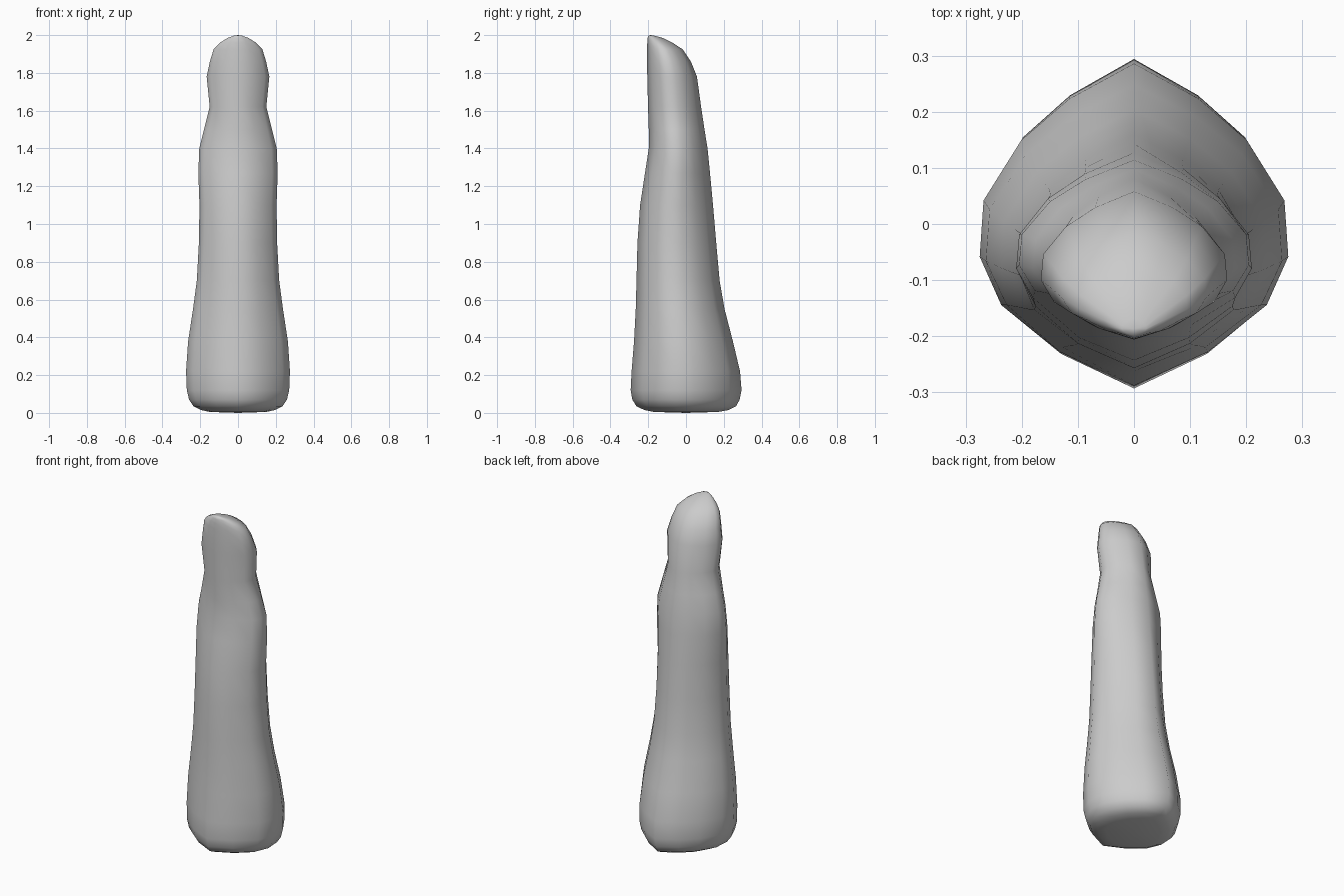
import bpy, bmesh

# Half cross-section, back to front, as fractions of half width / half depth
HALF = [(0, 1), (.42, .78), (.73, .525), (.975, .15), (1, -.2),
        (.86, -.5), (.48, -.79), (0, -1)]
SECTION = HALF + [(-x, y) for x, y in HALF[-2:0:-1]]

# Stations up the shaft: height, half width, front y, back y
STATIONS = [
    (.005, .15, -.17, .17), (.015, .195, -.22, .225), (.035, .235, -.262, .265),
    (.07, .259, -.284, .284), (.12, .271, -.293, .294), (.22, .275, -.288, .286),
    (.38, .264, -.275, .248), (.55, .238, -.266, .204), (.70, .218, -.262, .178),
    (.90, .207, -.257, .160), (1.1, .204, -.243, .143), (1.27, .210, -.217, .127),
    (1.4, .205, -.197, .114), (1.5, .180, -.197, .098), (1.62, .150, -.201, .080),
    (1.78, .166, -.205, .058), (1.86, .149, -.206, .026), (1.925, .129, -.206, -.018),
    (1.96, .095, -.205, -.072), (1.985, .055, -.203, -.122), (1.997, .022, -.199, -.168),
]

# Tapered shaft with necked, slanted tip, lofted through the stations
bm = bmesh.new()
rings = []
for z, w, front, back in STATIONS:
    yc, d = (front + back) / 2, (back - front) / 2
    rings.append([bm.verts.new((x * w, yc + y * d, z)) for x, y in SECTION])
n = len(SECTION)
for a, b in zip(rings, rings[1:]):
    for i in range(n):
        j = (i + 1) % n
        bm.faces.new((a[i], a[j], b[j], b[i]))

# Close the base and the tip with shallow fans
for ring, co in ((rings[0], (0, 0, 0)), (rings[-1], (0, -.187, 2))):
    c = bm.verts.new(co)
    for i in range(n):
        bm.faces.new((ring[i], ring[(i + 1) % n], c))
bmesh.ops.recalc_face_normals(bm, faces=bm.faces)
for f in bm.faces:
    f.smooth = True

mesh = bpy.data.meshes.new("shaft")
bm.to_mesh(mesh)
bm.free()
shaft = bpy.data.objects.new("shaft", mesh)
bpy.context.collection.objects.link(shaft)
